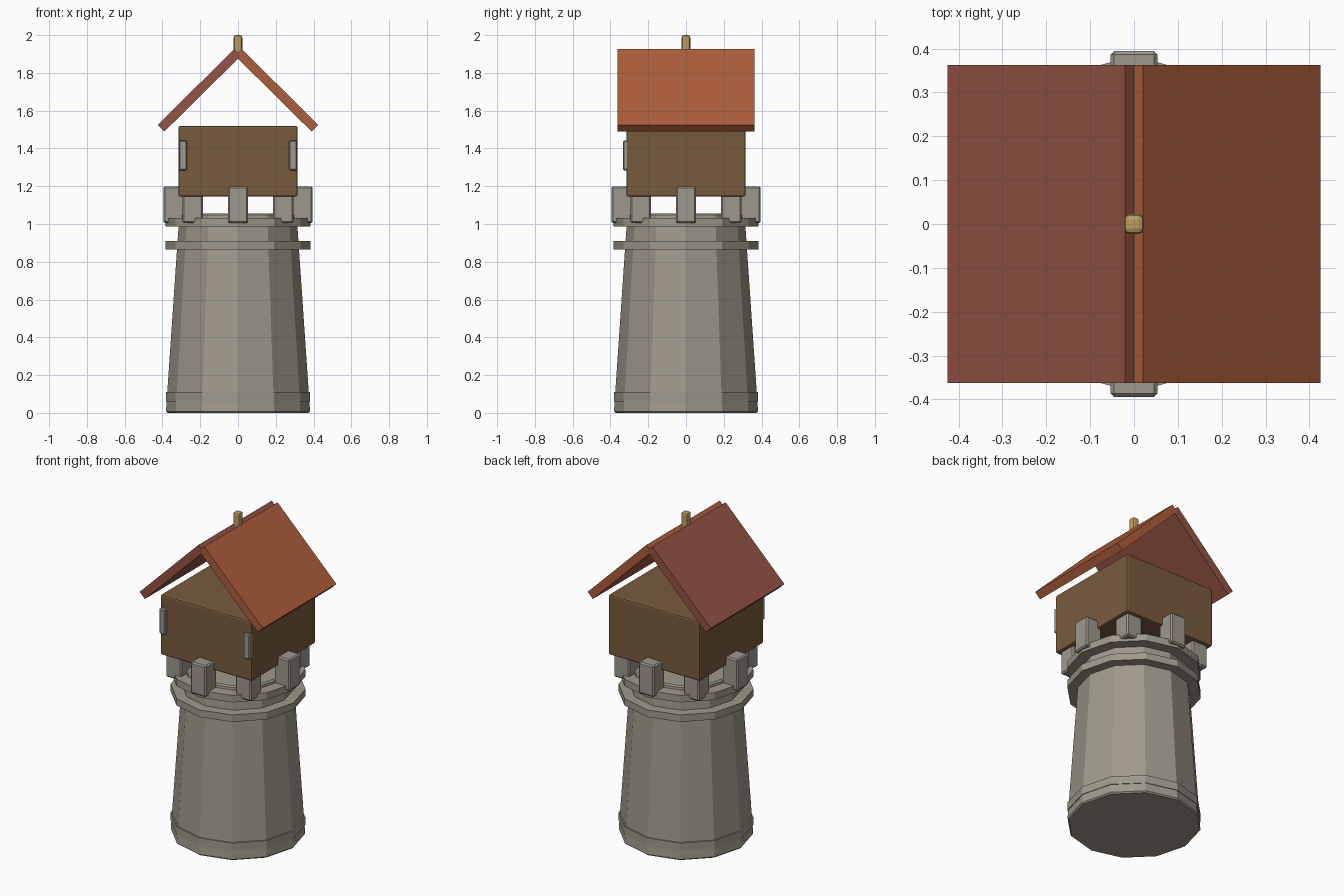
import bpy, math

if "Cube" in bpy.data.objects:
    bpy.data.objects.remove(bpy.data.objects["Cube"])


def material(name, rgb):
    m = bpy.data.materials.new(name)
    m.diffuse_color = (*rgb, 1)
    m.use_nodes = True
    m.node_tree.nodes["Principled BSDF"].inputs["Base Color"].default_value = m.diffuse_color
    return m


STONE = material("warm_stone", (0.35, 0.32, 0.26))
BLOCK = material("grey_stone", (0.34, 0.315, 0.27))
WOOD = material("brown_wood", (0.19, 0.105, 0.047))
RED_L = material("dark_red_tile", (0.30, 0.088, 0.058))
RED_R = material("orange_tile", (0.42, 0.112, 0.044))
GOLD = material("gold", (0.50, 0.34, 0.12))


def finish(name, mat, bevel=0.0, segments=1):
    ob = bpy.context.object
    ob.name = name
    ob.data.materials.append(mat)
    if bevel:
        mod = ob.modifiers.new("bevel", 'BEVEL')
        mod.width, mod.segments = bevel, segments
        mod.limit_method = 'ANGLE'
        mod.angle_limit = math.radians(40)
    return ob


def box(name, mat, centre, size, bevel=0.0, segments=1, tilt=0.0):
    bpy.ops.mesh.primitive_cube_add(size=1, location=centre)
    ob = bpy.context.object
    ob.scale = size
    bpy.ops.object.transform_apply(location=False, rotation=False, scale=True)
    ob.rotation_euler.y = tilt
    return finish(name, mat, bevel, segments)


def drum(name, mat, z0, z1, r0, r1, bevel=0.0):
    # twelve-sided section with a corner on each axis
    bpy.ops.mesh.primitive_cone_add(vertices=12, radius1=r0, radius2=r1,
                                    depth=z1 - z0, location=(0, 0, (z0 + z1) / 2))
    return finish(name, mat, bevel)


# Tapered tower and its three stone bands
drum("tower", STONE, 0.0, 1.055, 0.382, 0.31, 0.008)
drum("base_band", STONE, 0.06, 0.11, 0.382, 0.382)
drum("lower_band", STONE, 0.866, 0.91, 0.383, 0.383)
drum("upper_band", STONE, 0.988, 1.032, 0.383, 0.383)

# Eight battlement blocks, all square to the axes
for i in range(8):
    a = i * math.pi / 4
    box(f"battlement_{i}", BLOCK, (0.34 * math.cos(a), 0.34 * math.sin(a), 1.102),
        (0.108, 0.108, 0.195), 0.008)

# Wooden cabin
box("cabin", WOOD, (0, 0, 1.332), (0.63, 0.63, 0.375), 0.01, 2)

for side, label, mat in ((-1, "left", RED_L), (1, "right", RED_R)):
    # Shutter at the front corner
    box(f"shutter_{label}", BLOCK, (side * 0.291, -0.317, 1.363),
        (0.042, 0.032, 0.158), 0.006)
    # Roof slab
    box(f"roof_{label}", mat, (side * 0.205, 0, 1.7075), (0.57, 0.724, 0.05),
        tilt=side * 0.78)

# Ridge finial
box("finial", GOLD, (0, 0, 1.945), (0.045, 0.045, 0.11), 0.012, 2)
